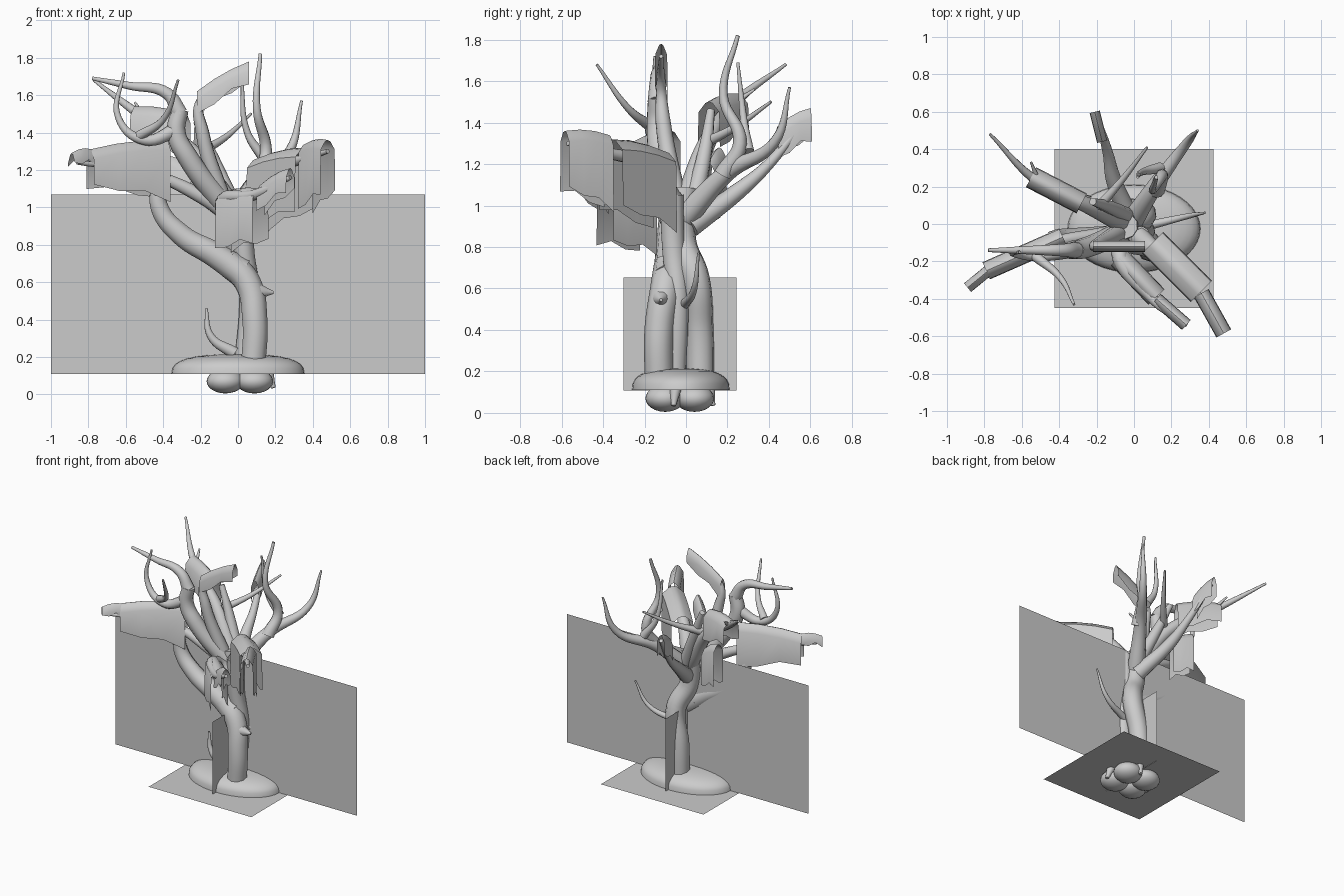
import bpy, math
from mathutils import Vector

if "Cube" in bpy.data.objects:
    bpy.data.objects.remove(bpy.data.objects["Cube"])

def finish(ob, name):
    ob.name = name
    bpy.ops.object.select_all(action='DESELECT')
    bpy.context.view_layer.objects.active = ob
    ob.select_set(True)
    bpy.ops.object.shade_smooth_by_angle(angle=math.radians(40))

def new_object(name, verts, faces):
    me = bpy.data.meshes.new(name)
    me.from_pydata(verts, [], faces)
    ob = bpy.data.objects.new(name, me)
    bpy.context.collection.objects.link(ob)
    finish(ob, name)

def limb(name, r0, r1, *pts):
    """Smooth tube through the points, tapering from r0 to r1."""
    cu = bpy.data.curves.new(name, 'CURVE')
    cu.dimensions = '3D'
    cu.bevel_depth = 1.0
    cu.bevel_resolution = 3
    cu.resolution_u = 8
    cu.use_fill_caps = True
    sp = cu.splines.new('BEZIER')
    sp.bezier_points.add(len(pts) - 1)
    for i, (bp, p) in enumerate(zip(sp.bezier_points, pts)):
        bp.co = p
        bp.radius = r0 + (r1 - r0) * i / (len(pts) - 1)
        bp.handle_left_type = bp.handle_right_type = 'AUTO'
    ob = bpy.data.objects.new(name, cu)
    bpy.context.collection.objects.link(ob)
    bpy.ops.object.select_all(action='DESELECT')
    bpy.context.view_layer.objects.active = ob
    ob.select_set(True)
    bpy.ops.object.convert(target='MESH')

def drape(name, start, end, drop0, drop1, w):
    """Jagged sheet hung over the ridge from start to end; w is its half width."""
    a, b = Vector(start), Vector(end)
    d = b - a
    side = Vector((-d.y, d.x, 0)).normalized() * w
    verts, faces = [], []
    steps, n = 3, 7
    for i in range(steps + 1):
        t = i / steps
        c = a + d * t + Vector((0, 0, 0.015 * math.sin(t * math.pi)))
        drop = drop0 + (drop1 - drop0) * t
        for k in range(n):
            u = k / 3 - 1
            z = -0.06 * u * u
            if abs(u) > 0.9:
                z = -drop - 0.012 * u * (-1) ** i
            elif abs(u) > 0.5:
                z, u = -0.05, u * 1.4
            verts.append(c + side * u + Vector((0, 0, z)))
        if i:
            for k in range(n - 1):
                p, q = (i - 1) * n + k, i * n + k
                faces.append((p, p + 1, q + 1, q))
    new_object(name, verts, faces)

def card(name, centre, size, rotation):
    bpy.ops.mesh.primitive_plane_add(size=1, location=centre, rotation=rotation)
    bpy.context.object.scale = (*size, 1)
    bpy.context.object.name = name

# flat backing cards
Q = math.pi / 2
card('wide_card', (0, -.02, .59), (2, .96), (Q, 0, 0))
card('side_card', (0, -.03, .38), (.545, .545), (Q, 0, Q))
card('ground_card', (0, -.025, .11), (.85, .85), (0, 0, 0))

# domed mound of soil with a full rounded rim, open underneath
S, R = 40, 8
verts, faces = [], []
for j in range(R + 1):
    t = j / R * Q * .999
    r, z = math.cos(t) ** .75, math.sin(t) ** .75
    for i in range(S):
        a = 4 * Q * i / S
        verts.append((.355 * r * math.cos(a), .235 * r * math.sin(a) - .025, .11 + .105 * z))
        if j:
            k = (i + 1) % S
            faces.append(((j - 1) * S + i, (j - 1) * S + k, j * S + k, j * S + i))
new_object('soil_mound', verts, faces)

# root ball under the ground card
for i in range(4):
    a = Q * (i + .5)
    bpy.ops.mesh.primitive_uv_sphere_add(segments=20, ring_count=12, location=(
        .01 + .11 * math.cos(a), -.03 + .1 * math.sin(a), .07))
    bpy.context.object.scale = (.1, .095, .065)
    finish(bpy.context.object, 'root_lump_%d' % i)
for i, (x, y) in enumerate([(.19, -.06), (-.14, -.03), (.05, .13)]):
    limb('root_stub_%d' % i, .035, .012, (x * .8, y * .8, .14), (x, y, .035))

# twisted trunk strands
limb('front_trunk', .068, .075, (.08, -.13, .13), (.09, -.13, .4), (.05, -.1, .6), (-.06, -.08, .71))
limb('left_trunk', .08, .04, (.02, -.08, .65), (-.13, -.08, .75), (-.3, -.08, .85),
     (-.42, -.08, 1.0), (-.42, -.09, 1.15))
limb('back_trunk', .068, .07, (0, .07, .13), (.01, .065, .4), (.05, .045, .65), (-.02, -.02, .83), (-.05, -.01, 1.08))
limb('inner_trunk', .05, .06, (.03, -.05, .15), (.06, -.04, .55), (.03, -.06, .78), (.03, -.07, 1.05))
limb('trunk_nub', .045, .008, (.11, -.12, .55), (.19, -.12, .545))

# left branches
limb('left_branch', .055, .012, (0, -.04, .93), (-.18, -.06, 1.05), (-.5, -.12, 1.19), (-.86, -.32, 1.24))
limb('upper_left_branch', .06, .045, (-.05, -.04, .98), (-.27, -.13, 1.27), (-.33, -.14, 1.4), (-.31, -.14, 1.52))
limb('upper_left_twig', .045, .01, (-.31, -.14, 1.5), (-.38, -.14, 1.61), (-.58, -.14, 1.65), (-.78, -.14, 1.69))
limb('hooked_branch', .04, .007, (-.32, -.14, 1.42), (-.5, -.17, 1.36), (-.64, -.16, 1.48), (-.61, -.15, 1.72))
limb('hooked_twig', .028, .007, (-.53, -.17, 1.38), (-.4, -.28, 1.47), (-.32, -.43, 1.68))
limb('upper_branch', .05, .01, (-.07, -.04, 1.0), (-.19, -.11, 1.4), (-.2, -.12, 1.57), (.03, -.12, 1.72))
limb('back_left_branch', .06, .008, (-.04, 0, 1.0), (-.25, .1, 1.3), (-.52, .23, 1.49), (-.77, .48, 1.68))
limb('back_left_twig', .02, .006, (-.5, .2, 1.47), (-.55, .33, 1.56))

# back branches
limb('back_branch', .055, .014, (-.02, .02, .9), (-.11, .24, 1.06), (-.14, .38, 1.18), (-.2, .58, 1.42))
limb('back_twig', .027, .007, (-.19, .09, 1.3), (-.06, .24, 1.38), (.07, .41, 1.5))
limb('back_right_branch', .06, .007, (-.02, 0, .95), (.11, .2, 1.16), (.28, .43, 1.31), (.34, .5, 1.57))
limb('tall_branch', .045, .01, (.12, .18, 1.15), (.15, .26, 1.3), (.1, .18, 1.53), (.12, .25, 1.82))
limb('tall_twig', .03, .007, (.14, .3, 1.26), (.05, .28, 1.4), (.02, .25, 1.69))
limb('centre_branch', .05, .02, (0, .02, .95), (-.13, .09, 1.25), (-.22, .12, 1.46))

# front and low branches
limb('front_branch', .06, .012, (0, -.05, .9), (-.08, -.15, 1.02), (.1, -.4, 1.07), (.28, -.54, 1.16))
limb('front_right_branch', .055, .012, (.03, -.07, 1.03), (.14, -.17, 1.19), (.32, -.36, 1.25), (.48, -.57, 1.3))
limb('low_right_twig', .025, .006, (.07, -.01, .52), (.28, .04, .6), (.38, .06, .77))
limb('low_left_twig', .035, .007, (-.02, -.09, .22), (-.145, -.1, .31), (-.17, -.1, .46))

# hanging foliage sheets
drape('left_foliage', (-.38, -.07, 1.36), (-.79, -.25, 1.31), .32, .2, .05)
drape('left_foliage_tip', (-.78, -.25, 1.31), (-.89, -.34, 1.29), .08, .06, .03)
drape('front_foliage', (-.08, -.18, 1.08), (.12, -.39, 1.1), .31, .28, .06)
drape('front_foliage_tip', (.12, -.4, 1.12), (.28, -.54, 1.21), .15, .12, .035)
drape('right_foliage', (.1, -.1, 1.26), (.36, -.36, 1.32), .38, .33, .08)
drape('right_foliage_tip', (.36, -.37, 1.34), (.48, -.585, 1.36), .36, .28, .045)
drape('top_foliage', (-.22, -.12, 1.62), (.06, -.12, 1.78), .13, .11, .03)
drape('back_left_foliage', (-.28, .11, 1.5), (-.55, .25, 1.54), .23, .16, .06)
drape('low_back_foliage', (-.24, .11, 1.2), (-.38, .16, 1.28), .28, .3, .04)
drape('back_foliage', (-.17, .44, 1.38), (-.21, .6, 1.47), .16, .15, .028)
